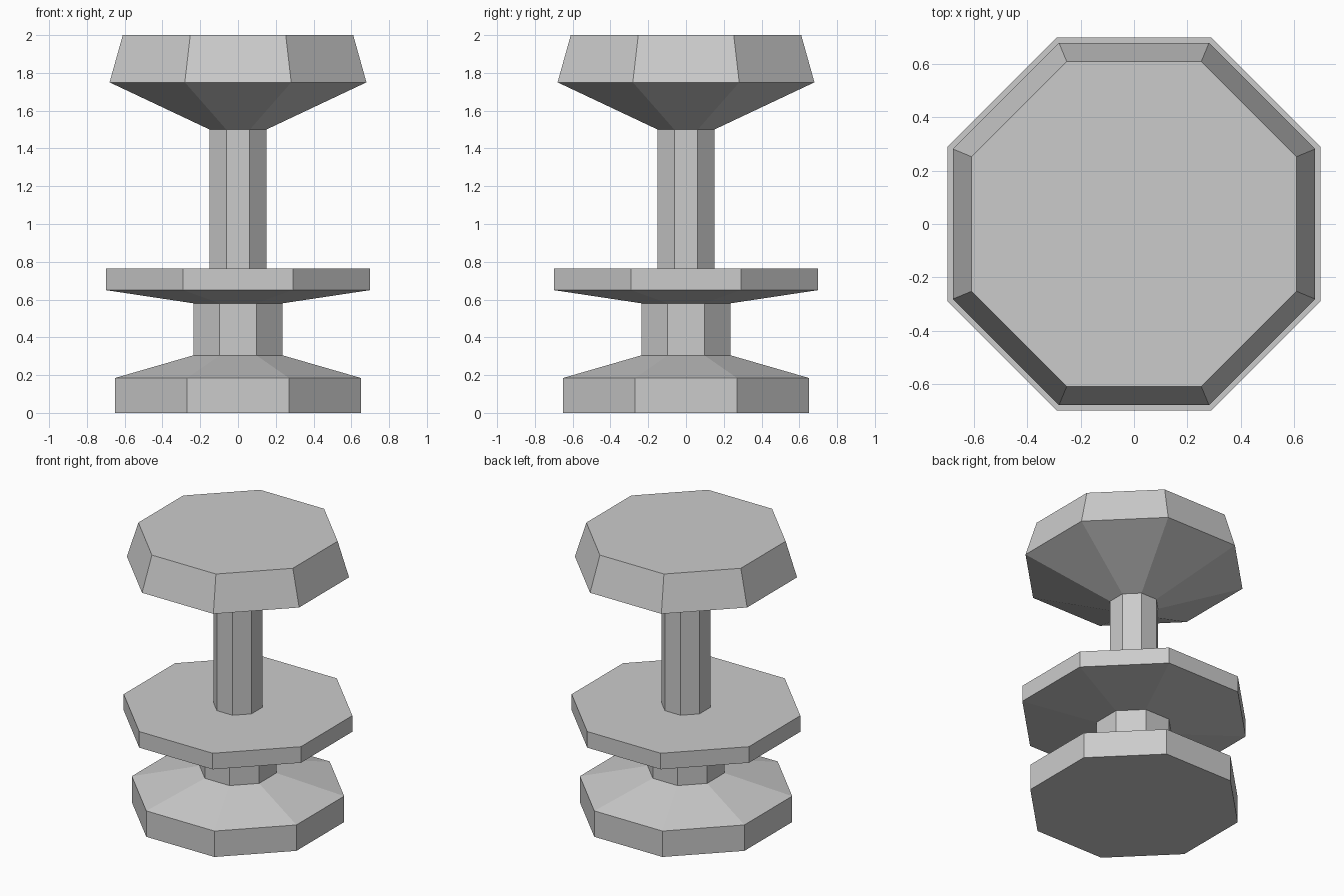
import bpy
import bmesh
from math import cos, sin, pi

SIDES = 8

cube = bpy.data.objects.get("Cube")
if cube:
    bpy.data.objects.remove(cube, do_unlink=True)

grey = bpy.data.materials.new("plain grey")
grey.use_nodes = True
colour = (0.6, 0.6, 0.6, 1)
grey.diffuse_color = colour
grey.node_tree.nodes["Principled BSDF"].inputs["Base Color"].default_value = colour


def octagon_part(name, profile, close_bottom=False, close_top=False):
    """Stack octagon rings of (flat-side distance, height) into one part."""
    bm = bmesh.new()
    rings = []
    for apothem, z in profile:
        radius = apothem / cos(pi / SIDES)
        angles = [(i + 0.5) * 2 * pi / SIDES for i in range(SIDES)]
        rings.append([bm.verts.new((radius * cos(a), radius * sin(a), z)) for a in angles])
    for low, high in zip(rings, rings[1:]):
        for i in range(SIDES):
            j = (i + 1) % SIDES
            bm.faces.new((low[i], low[j], high[j], high[i]))
    if close_bottom:
        bm.faces.new(rings[0][::-1])
    if close_top:
        bm.faces.new(rings[-1])
    mesh = bpy.data.meshes.new(name)
    bm.to_mesh(mesh)
    bm.free()
    mesh.materials.append(grey)
    obj = bpy.data.objects.new(name, mesh)
    bpy.context.collection.objects.link(obj)
    return obj


# Foot: upright rim with a sloping top
octagon_part("base", [(0.65, 0), (0.65, 0.185), (0.235, 0.305)], close_bottom=True)

# Short thick column between foot and disc
octagon_part("lower_column", [(0.235, 0.305), (0.235, 0.58)])

# Wide disc with a sloping underside and a flat top around the stem
octagon_part("middle_disc", [(0.235, 0.58), (0.7, 0.65), (0.7, 0.765), (0.15, 0.765)])

# Slim stem
octagon_part("stem", [(0.15, 0.765), (0.15, 1.5)])

# Flared head with tapered rim and flat top
octagon_part("head", [(0.15, 1.5), (0.68, 1.75), (0.61, 2)], close_top=True)
